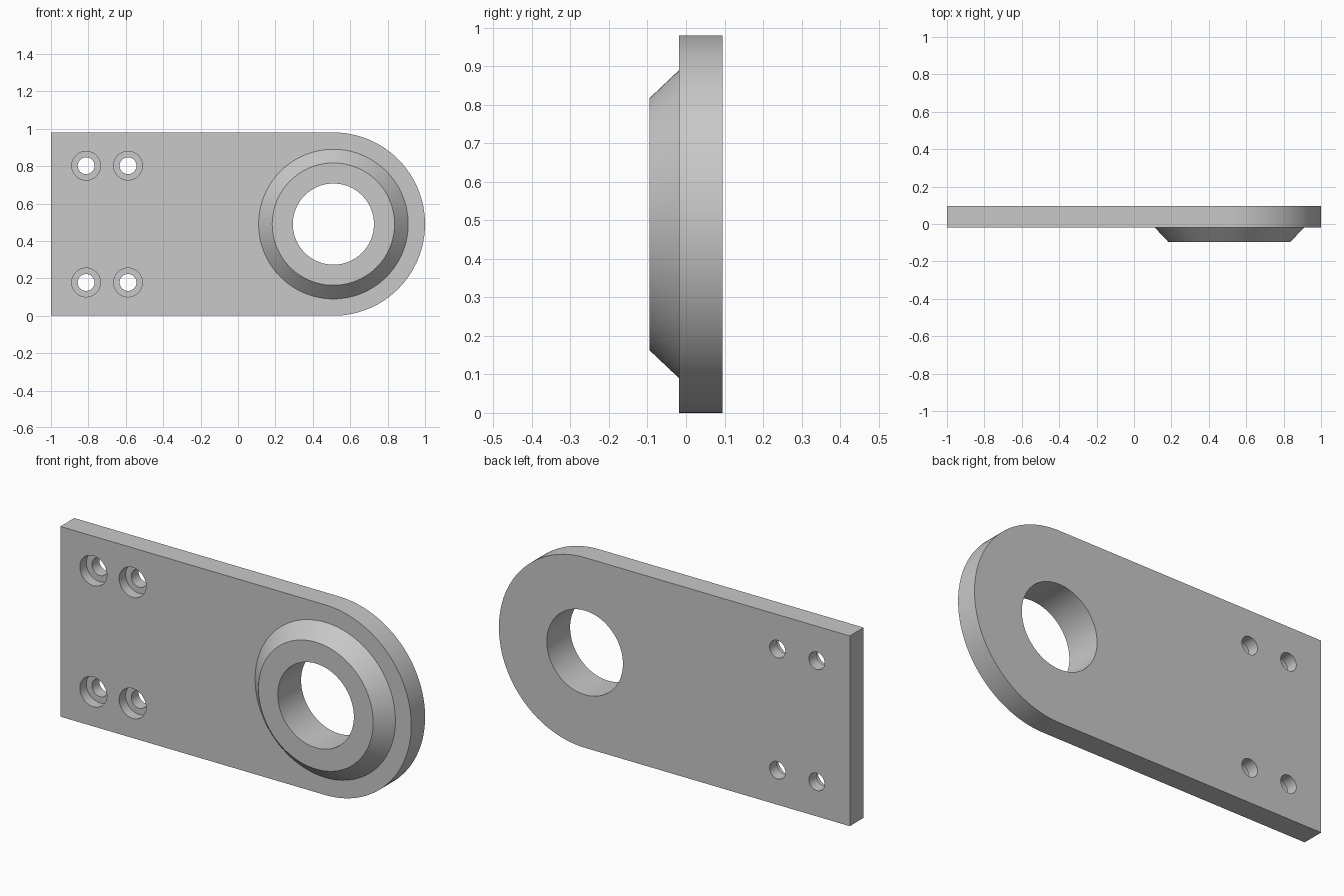
import bpy
import bmesh
import math

cube = bpy.data.objects.get("Cube")
if cube:
    bpy.data.objects.remove(cube, do_unlink=True)

# One plain grey finish
grey = bpy.data.materials.new("plain_grey")
grey.use_nodes = True
colour = (0.58, 0.58, 0.58, 1)
grey.diffuse_color = colour
grey.node_tree.nodes["Principled BSDF"].inputs["Base Color"].default_value = colour

FRONT, BACK, NOSE = -0.018, 0.095, -0.095   # plate faces and boss face along y
RADIUS = 0.49                               # rounded end, half the plate height
EYE_X = 1 - RADIUS


def make_object(name, bm):
    bmesh.ops.recalc_face_normals(bm, faces=bm.faces)
    mesh = bpy.data.meshes.new(name)
    bm.to_mesh(mesh)
    bm.free()
    mesh.materials.append(grey)
    obj = bpy.data.objects.new(name, mesh)
    bpy.context.collection.objects.link(obj)
    return obj


def turned(name, x, z, profile, sides):
    """Capped solid of revolution about y; profile holds (radius, y) pairs."""
    bm = bmesh.new()
    rings = []
    for r, y in profile:
        angles = [math.tau * i / sides for i in range(sides)]
        rings.append([bm.verts.new((x + r * math.cos(a), y, z + r * math.sin(a)))
                      for a in angles])
    for a, b in zip(rings, rings[1:]):
        for i in range(sides):
            j = (i + 1) % sides
            bm.faces.new((a[i], a[j], b[j], b[i]))
    bm.faces.new(rings[0])
    bm.faces.new(rings[-1])
    return make_object(name, bm)


def combine(target, tool, operation):
    mod = target.modifiers.new(tool.name, 'BOOLEAN')
    mod.operation = operation
    mod.solver = 'EXACT'
    mod.object = tool
    bpy.context.view_layer.objects.active = target
    bpy.ops.object.modifier_apply(modifier=mod.name)
    bpy.data.objects.remove(tool, do_unlink=True)


# Plate: square at one end, half round at the other
outline = [(-1, 2 * RADIUS), (-1, 0)]
for i in range(65):
    a = math.pi * (i / 64 - 0.5)
    outline.append((EYE_X + RADIUS * math.cos(a), RADIUS + RADIUS * math.sin(a)))
bm = bmesh.new()
face = bm.faces.new([bm.verts.new((x, FRONT, z)) for x, z in outline])
extruded = bmesh.ops.extrude_face_region(bm, geom=[face])["geom"]
bmesh.ops.translate(bm, vec=(0, BACK - FRONT, 0),
                    verts=[v for v in extruded if isinstance(v, bmesh.types.BMVert)])
plate = make_object("mounting_plate", bm)

# Chamfered boss around the eye, then the bore through both
boss = turned("boss", EYE_X, RADIUS,
              [(0.327, NOSE), (0.4, FRONT), (0.4, 0.04)], 128)
combine(plate, boss, 'UNION')
bore = turned("bore", EYE_X, RADIUS, [(0.217, -0.2), (0.217, 0.2)], 96)
combine(plate, bore, 'DIFFERENCE')

# Four counterbored screw holes
for x in (-0.812, -0.588):
    for side in (-1, 1):
        hole = turned("screw_hole", x, RADIUS + side * 0.312,
                      [(0.077, -0.1), (0.077, 0.035), (0.045, 0.035), (0.045, 0.2)], 48)
        combine(plate, hole, 'DIFFERENCE')

bpy.ops.object.select_all(action='DESELECT')
plate.select_set(True)
bpy.context.view_layer.objects.active = plate
bpy.ops.object.shade_smooth_by_angle(angle=math.radians(30))
